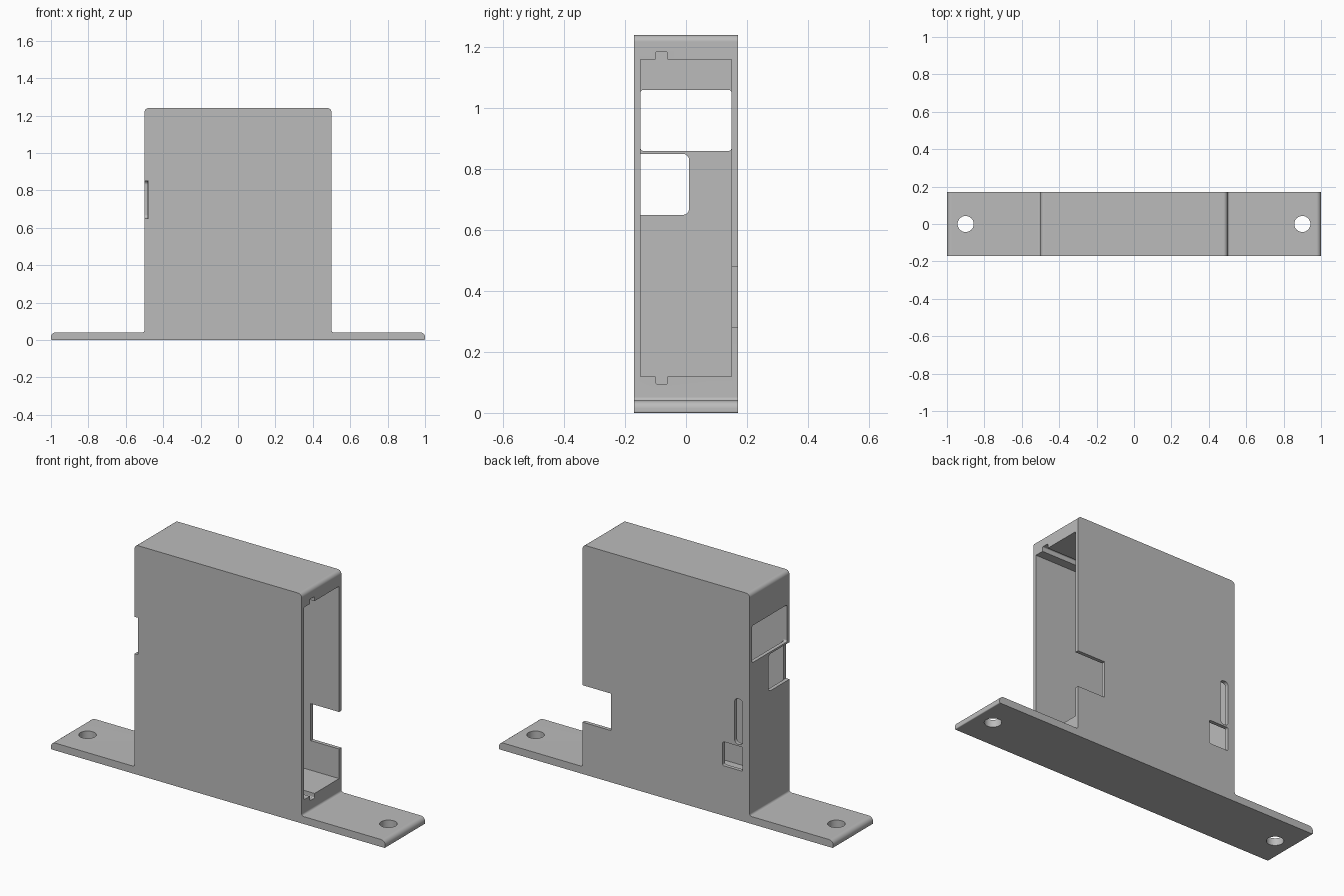
import bpy
import bmesh
from math import cos, sin, pi, radians
from mathutils import Vector

cube = bpy.data.objects.get("Cube")
if cube:
    bpy.data.objects.remove(cube, do_unlink=True)

grey = bpy.data.materials.new("plain grey")
grey.use_nodes = True
colour = (0.5, 0.5, 0.5, 1)
grey.diffuse_color = colour
grey.node_tree.nodes["Principled BSDF"].inputs["Base Color"].default_value = colour


def rounded(corners, steps=6):
    """Round each right-angled corner (u, v, radius) of a profile."""
    pts = [Vector(c[:2]) for c in corners]
    out = []
    for i, p in enumerate(pts):
        r = corners[i][2]
        if r == 0:
            out.append(p)
            continue
        d1 = (pts[i - 1] - p).normalized()
        d2 = (pts[(i + 1) % len(pts)] - p).normalized()
        centre = p + r * (d1 + d2)
        for k in range(steps + 1):
            t = pi / 2 * k / steps
            out.append(centre - r * (d2 * cos(t) + d1 * sin(t)))
    return out


def rect(u0, u1, v0, v1, r=0.0):
    return rounded([(u0, v0, r), (u1, v0, r), (u1, v1, r), (u0, v1, r)])


def prism(name, profile, axis, start, end):
    """Extrude a 2D profile along the x, y or z axis."""
    place = {"x": lambda u, v, w: (w, u, v),
             "y": lambda u, v, w: (u, w, v),
             "z": lambda u, v, w: (u, v, w)}[axis]
    bm = bmesh.new()
    face = bm.faces.new([bm.verts.new(place(u, v, start)) for u, v in profile])
    ext = bmesh.ops.extrude_face_region(bm, geom=[face])
    moved = [g for g in ext["geom"] if isinstance(g, bmesh.types.BMVert)]
    bmesh.ops.translate(bm, verts=moved, vec=place(0, 0, end - start))
    bmesh.ops.recalc_face_normals(bm, faces=bm.faces)
    mesh = bpy.data.meshes.new(name)
    bm.to_mesh(mesh)
    bm.free()
    mesh.materials.append(grey)
    ob = bpy.data.objects.new(name, mesh)
    bpy.context.collection.objects.link(ob)
    return ob


# Body and mounting flanges share one outline
half = [(1, 0, 0.005), (1, 0.04, 0.025), (0.5, 0.04, 0.012), (0.5, 1.24, 0.022)]
outline = half + [(-x, z, r) for x, z, r in reversed(half)]
housing = prism("housing", rounded(outline), "y", -0.17, 0.17)

# Keyed cavity, open at one end
cavity = rounded([
    (-0.15, 0.12, 0), (-0.10, 0.12, 0), (-0.10, 0.095, 0.005), (-0.06, 0.095, 0.005),
    (-0.06, 0.12, 0), (0.15, 0.12, 0), (0.15, 1.16, 0), (-0.06, 1.16, 0),
    (-0.06, 1.185, 0.005), (-0.10, 1.185, 0.005), (-0.10, 1.16, 0), (-0.15, 1.16, 0)])
cutters = [prism("cavity_cutter", cavity, "x", -0.48, 0.6)]

# Openings in the closed end wall
cutters.append(prism("upper_window_cutter", rect(-0.1495, 0.1495, 0.86, 1.06, 0.01),
                     "x", -0.6, -0.47))
cutters.append(prism("side_port_cutter",
                     rounded([(-0.3, 0.65, 0), (0.01, 0.65, 0.02),
                              (0.01, 0.85, 0.02), (-0.3, 0.85, 0)]),
                     "x", -0.6, -0.479))

# Openings in the back wall
for name, profile in (
        ("edge_notch_cutter", rect(0.33, 0.6, 0.28, 0.48)),
        ("switch_slot_cutter", rect(-0.458, -0.41, 0.41, 0.655, 0.02)),
        ("switch_window_cutter", rect(-0.458, -0.338, 0.27, 0.4, 0.008))):
    cutters.append(prism(name, profile, "y", 0.14, 0.3))

# Screw holes in the flanges
for side in (-1, 1):
    ring = [(side * 0.9 + 0.043 * cos(a * pi / 20), 0.043 * sin(a * pi / 20))
            for a in range(40)]
    cutters.append(prism("screw_hole_cutter", ring, "z", -0.1, 0.1))

# Cut the openings and discard the cutters
bpy.ops.object.select_all(action="DESELECT")
bpy.context.view_layer.objects.active = housing
housing.select_set(True)
for cutter in cutters:
    cutter.hide_render = True
    mod = housing.modifiers.new(cutter.name, "BOOLEAN")
    mod.operation = "DIFFERENCE"
    mod.solver = "EXACT"
    mod.object = cutter
    bpy.ops.object.modifier_apply(modifier=mod.name)
    bpy.data.objects.remove(cutter, do_unlink=True)

# Smooth rounded edges, keep flat walls crisp
bpy.ops.object.shade_smooth_by_angle(angle=radians(30))
weighted = housing.modifiers.new("weighted_normals", "WEIGHTED_NORMAL")
weighted.keep_sharp = True
